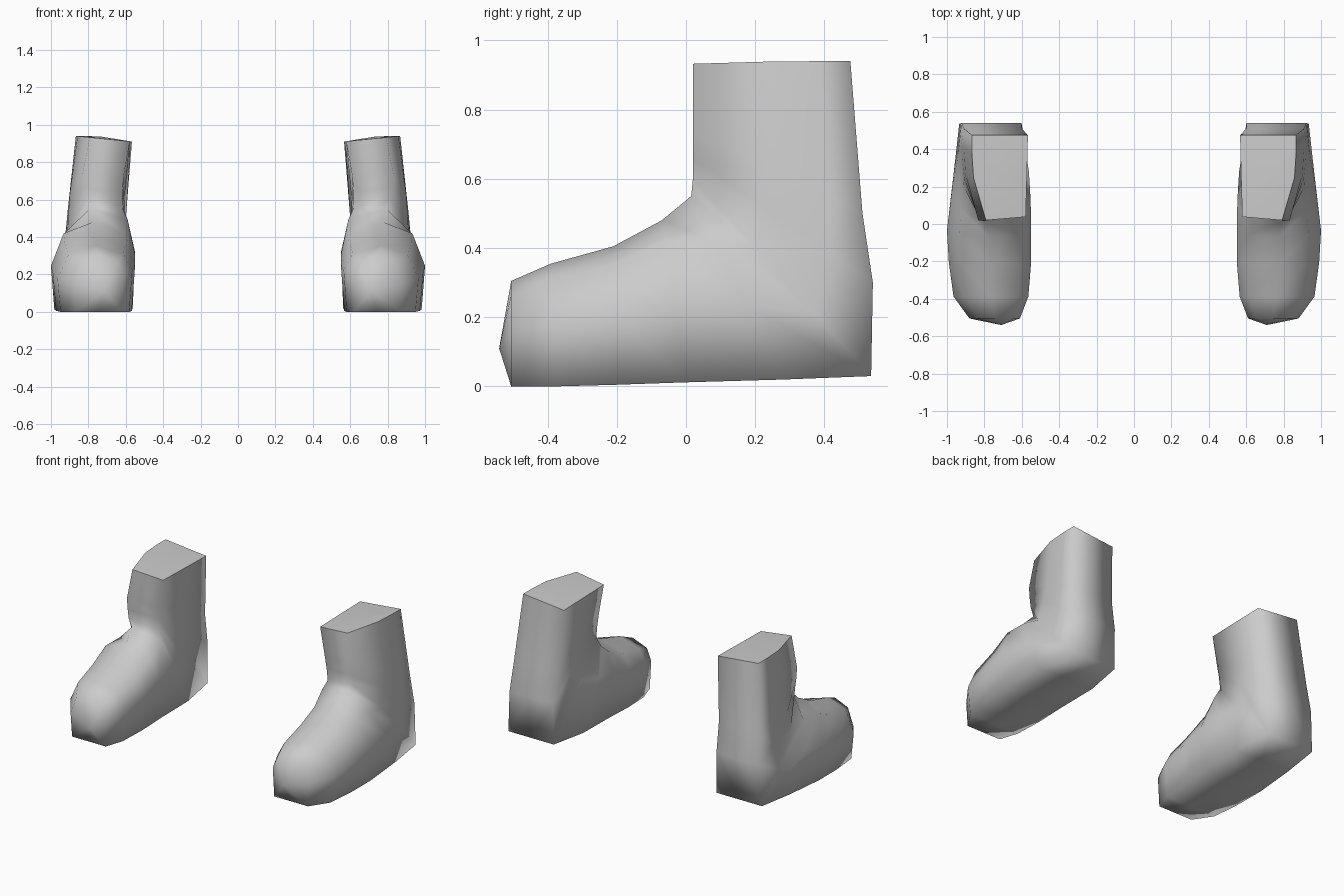
import bpy, bmesh
from mathutils import Vector

cube = bpy.data.objects.get("Cube")
if cube:
    bpy.data.objects.remove(cube, do_unlink=True)

# Single light grey material
grey = bpy.data.materials.new("light_grey")
grey.use_nodes = True
grey.diffuse_color = (0.6, 0.6, 0.6, 1)
grey.node_tree.nodes["Principled BSDF"].inputs["Base Color"].default_value = (0.6, 0.6, 0.6, 1)

# Cross-section outlines: u runs inner to outer side, v runs sole/heel to instep/shin
FOOT = [(.5, 1), (.85, .87), (1, .5), (.96, 0), (.5, 0), (.04, 0), (0, .62), (.12, .87)]
SHAFT = [(.75, 1), (.97, .5), (1, .2), (1, 0), (.5, 0), (0, 0), (.02, .5), (.04, .96)]

# Sections fanning from toe round the ankle to the top:
# upper y, upper z, lower y, lower z, inner x, outer x, shaft blend, sideways tilt
SECTIONS = [
    (-.505, .305, -.505, 0, .61, .88, 0, 0),
    (-.39, .355, -.385, 0, .565, .965, 0, 0),
    (-.21, .405, -.20, .005, .55, .99, 0, 0),
    (-.07, .48, 0, .012, .55, 1.0, 0, 0),
    (.015, .55, .28, .02, .55, .975, .3, 0),
    (.02, .60, .535, .03, .595, .94, .6, 0),
    (.02, .66, .54, .30, .60, .925, .8, 0),
    (.02, .73, .51, .50, .60, .91, 1, 0),
    (.02, .925, .475, .925, .567, .867, 1, .03),
]


def section_points(yt, zt, yb, zb, xi, xo, blend, tilt):
    points = []
    for a, b in zip(FOOT, SHAFT):
        u, v = Vector(a).lerp(Vector(b), blend)
        points.append((xi + (xo - xi) * u,
                       yb + (yt - yb) * v,
                       zb + (zt - zb) * v + tilt * (u - .5)))
    return points


def make_boot(name, side):
    bm = bmesh.new()
    rings = [[bm.verts.new((side * x, y, z)) for x, y, z in section_points(*s)]
             for s in SECTIONS]
    n = len(FOOT)
    # Skin between neighbouring sections
    for a, b in zip(rings, rings[1:]):
        for i in range(n):
            j = (i + 1) % n
            bm.faces.new((a[i], a[j], b[j], b[i]))
    # Pointed toe cap
    tip = bm.verts.new((side * .71, -.54, .11))
    for i in range(n):
        bm.faces.new((rings[0][i], rings[0][(i + 1) % n], tip))
    # Flat top, slightly raised in the middle, with a hard rim
    peak = bm.verts.new((side * .74, .22, .938))
    for i in range(n):
        bm.faces.new((rings[-1][i], rings[-1][(i + 1) % n], peak))
    bmesh.ops.recalc_face_normals(bm, faces=bm.faces)
    for f in bm.faces:
        f.smooth = True
    for i in range(n):
        bm.edges.get((rings[-1][i], rings[-1][(i + 1) % n])).smooth = False
    mesh = bpy.data.meshes.new(name)
    bm.to_mesh(mesh)
    bm.free()
    mesh.materials.append(grey)
    obj = bpy.data.objects.new(name, mesh)
    bpy.context.collection.objects.link(obj)


make_boot("left_boot", 1)
make_boot("right_boot", -1)
